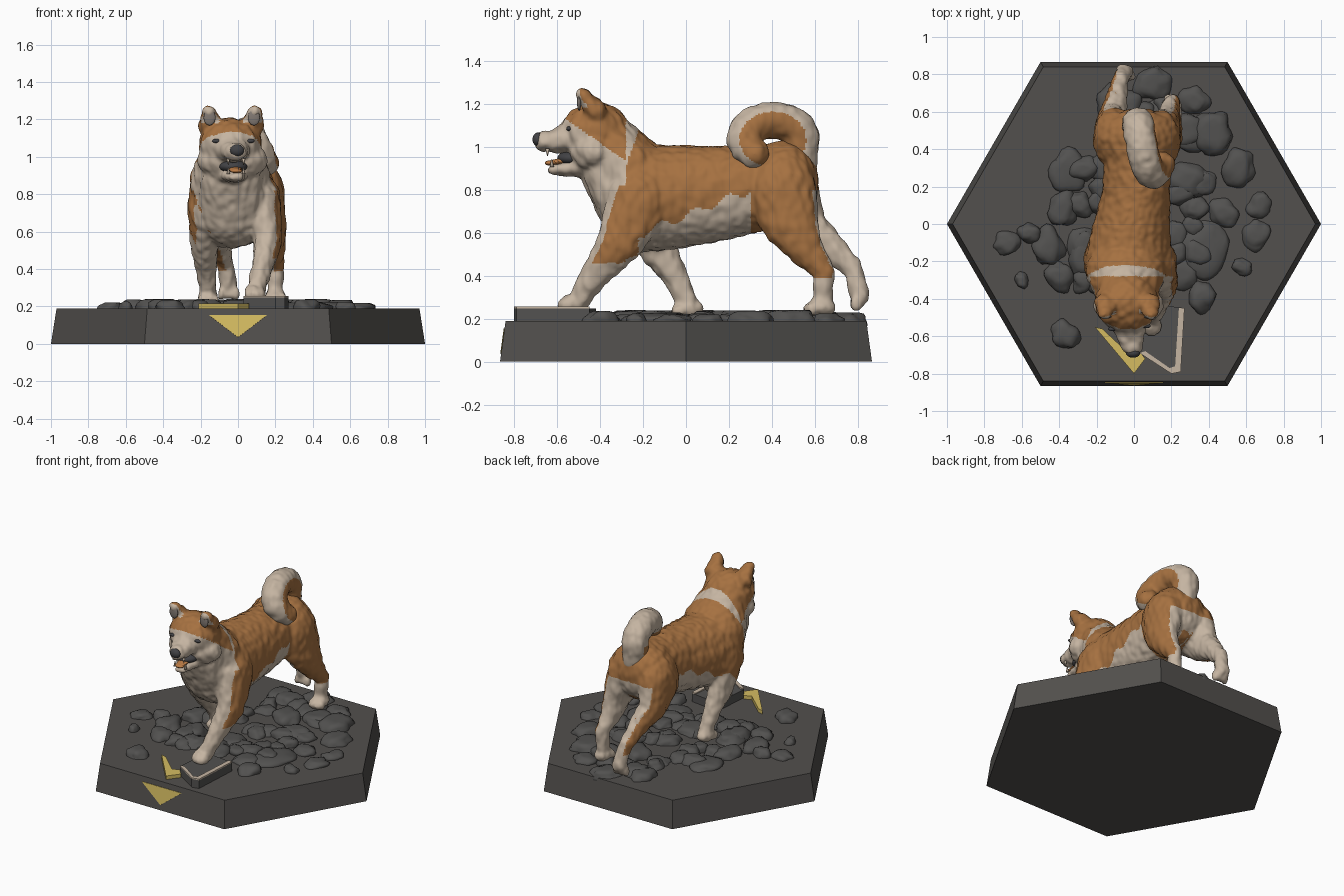
import bpy, bmesh, math, random
from mathutils import Matrix, Vector, noise

random.seed(4)
cube = bpy.data.objects.get("Cube")
if cube:
    bpy.data.objects.remove(cube, do_unlink=True)


def material(name, r, g, b):
    m = bpy.data.materials.new(name)
    m.use_nodes = True
    m.diffuse_color = (r, g, b, 1)
    m.node_tree.nodes["Principled BSDF"].inputs["Base Color"].default_value = (r, g, b, 1)
    return m


BROWN = material("ginger fur", .38, .165, .052)
CREAM = material("cream fur", .56, .46, .36)
STONE = material("dark stone", .085, .08, .075)
PEBBLE = material("paving grey", .085, .083, .08)
GOLD = material("yellow marker", .66, .5, .12)
DARK = material("nose and eyes", .055, .055, .06)
TONGUE = material("tongue orange", .5, .2, .06)
EAR = material("inner ear grey", .22, .19, .17)


def add_object(name, bm, *mats, smooth=True):
    bmesh.ops.recalc_face_normals(bm, faces=bm.faces)
    mesh = bpy.data.meshes.new(name)
    bm.to_mesh(mesh)
    bm.free()
    for m in mats:
        mesh.materials.append(m)
    for p in mesh.polygons:
        p.use_smooth = smooth
    ob = bpy.data.objects.new(name, mesh)
    bpy.context.collection.objects.link(ob)
    return ob


def ball(bm, place, size):
    frame = Matrix.Translation(place) @ Matrix.Diagonal((*size, 1))
    return bmesh.ops.create_icosphere(bm, subdivisions=3, radius=1, matrix=frame)["verts"]


def chain(bm, *knots, steps=7):
    """Sweep an ellipsoid through knots of (x, y, z, rx, ry, rz)."""
    for a, b in zip(knots, knots[1:]):
        for i in range(steps + 1):
            k = [p + (q - p) * i / steps for p, q in zip(a, b)]
            ball(bm, k[:3], k[3:])


def paw(bm, x, y, z):
    ball(bm, (x, y, z), (.056, .07, .045))
    for i in range(4):
        side = (i - 1.5) * .026
        ball(bm, (x + side, y - .058 + abs(side) * .4, z - .012), (.018, .03, .03))


def fuse(name, bm, rule, rough):
    """Melt the swept forms into one skin, roughen the fur, then colour it by rule."""
    ob = add_object(name, bm, BROWN, CREAM)
    mod = ob.modifiers.new("skin", "REMESH")
    mod.mode = "VOXEL"
    mod.voxel_size = .011
    soft = ob.modifiers.new("soften", "SMOOTH")
    soft.factor, soft.iterations = .5, 5
    bpy.context.view_layer.update()
    graph = bpy.context.evaluated_depsgraph_get()
    mesh = bpy.data.meshes.new_from_object(ob.evaluated_get(graph))
    old = ob.data
    ob.modifiers.clear()
    ob.data = mesh
    bpy.data.meshes.remove(old)
    mesh.name = name
    mesh.materials.clear()
    mesh.materials.append(BROWN)
    mesh.materials.append(CREAM)
    for p in mesh.polygons:
        p.use_smooth = True
        p.material_index = int(rule(p.center, p.normal))
    moves = [v.normal * rough * noise.noise(Vector((v.co.x * 30, v.co.y * 30, v.co.z * 18)))
             for v in mesh.vertices]
    for v, d in zip(mesh.vertices, moves):
        v.co += d
    mesh.update()
    return ob


def prism(name, outline, low, high, mat, frame=Matrix()):
    bm = bmesh.new()
    face = bm.faces.new([bm.verts.new((x, y, low)) for x, y in outline])
    grown = bmesh.ops.extrude_face_region(bm, geom=[face])["geom"]
    for v in grown:
        if isinstance(v, bmesh.types.BMVert):
            v.co.z = high
    bm.transform(frame)
    return add_object(name, bm, mat, smooth=False)


def single(name, place, size, mat):
    bm = bmesh.new()
    ball(bm, place, size)
    return add_object(name, bm, mat)


# Hexagonal plinth
bm = bmesh.new()
rings = [[bm.verts.new((r * math.cos(i * math.pi / 3), r * math.sin(i * math.pi / 3), z))
          for i in range(6)] for r, z in ((1, 0), (.97, .19))]
for ring in rings:
    bm.faces.new(ring)
for i in range(6):
    j = (i + 1) % 6
    bm.faces.new((rings[0][i], rings[0][j], rings[1][j], rings[1][i]))
add_object("hexagon_base", bm, STONE, smooth=False)

# Paving stones: the large loose ones, then a bed under the animal
stones = [(-.35, .28, .11), (.56, .3, .1), (.42, .48, .12), (.37, -.13, .15), (.65, -.06, .08),
          (.58, -.23, .05), (.36, -.39, .08), (.67, .1, .07), (.36, .22, .08), (.48, .06, .08),
          (-.68, -.1, .07), (-.46, -.12, .1), (-.38, .08, .09), (-.4, -.28, .08),
          (-.37, -.59, .08), (.1, .75, .1), (.32, .66, .08), (-.56, -.05, .06), (-.6, -.3, .04),
          (-.28, .1, .07)]
stones += [(random.uniform(-.3, .34), random.uniform(-.36, .68), random.uniform(.06, .11))
           for i in range(38)]
bm = bmesh.new()
for x, y, r in stones:
    tall = random.uniform(.04, .065)
    twist = Matrix.Rotation(random.uniform(0, math.pi), 3, "Z")
    shift = Vector((x, y, r)) * 9
    for v in ball(bm, (0, 0, 0), (1, 1, 1)):
        bump = 1 + .3 * noise.noise(v.co * 1.4 + shift)
        p = twist @ Vector((v.co.x * r * bump * 1.08, v.co.y * r * bump * .9, 0))
        v.co = (x + p.x, y + p.y, .185 + tall * min(v.co.z * bump, .85))
add_object("paving_stones", bm, PEBBLE)

# Broken slab with a pale chipped rim, and yellow arrows
prism("broken_slab", [(.03, -.69), (.2, -.8), (.25, -.79), (.27, -.45), (.05, -.42)],
      .185, .248, PEBBLE)
prism("slab_rim", [(.03, -.69), (.2, -.8), (.25, -.79), (.27, -.45), (.24, -.45), (.22, -.76),
                   (.19, -.77), (.06, -.68)], .247, .256, CREAM)
prism("ground_arrow", [(-.21, -.55), (0, -.8), (.06, -.72), (.02, -.67), (-.03, -.69),
                       (-.17, -.56)], .186, .215, GOLD)
tilt = Matrix.Translation((0, -.866, 0)) @ Matrix.Rotation(math.pi / 2 - .136, 4, "X")
prism("front_arrow", [(-.155, .155), (0, .035), (.155, .155)], -.004, .004, GOLD, tilt)


# Coat pattern: true where the fur is cream
def coat(c, n):
    x, y, z = c
    outward = n.x * (1 if x > 0 else -1)
    if z > .82 and y < -.28:
        if z > 1.18:
            return n.y < -.5 and abs(n.z) < .75
        return z < .97 - .7 * (y + .33)
    if y > .3:
        inner = z < .75 and outward < -.05
        return z < .39 or inner or (n.y > .72 and z < .8 and outward < .6)
    chest = y < -.3 - (.85 - z) * .35 or (n.y < -.6 and z < .85)
    belly = y > -.22 and z < .68 + .4 * y + .02 * math.sin(y * 40)
    return z < .46 or chest or belly or n.z < -.6 or (outward < -.2 and z < .75)


bm = bmesh.new()
# Trunk
chain(bm, (-.03, -.2, .76, .235, .22, .25), (-.02, -.08, .765, .215, .2, .245),
      (.01, .12, .78, .185, .2, .225), (.02, .35, .81, .18, .18, .2), (.02, .46, .83, .21, .16, .2))
# Neck and ruff
chain(bm, (-.04, -.36, 1, .165, .14, .16), (-.04, -.25, .86, .22, .17, .2))
chain(bm, (-.04, -.4, .88, .16, .09, .1), (-.03, -.32, .74, .18, .1, .12))
# Skull, cheeks and brow
ball(bm, (-.04, -.42, 1.06), (.17, .16, .15))
ball(bm, (-.03, -.43, .98), (.19, .12, .11))
ball(bm, (-.03, -.48, 1.085), (.135, .1, .095))
# Upper muzzle and open lower jaw
chain(bm, (-.03, -.52, 1.04, .1, .08, .075), (-.01, -.655, 1.025, .058, .05, .048))
chain(bm, (-.03, -.46, .91, .095, .08, .055), (-.015, -.61, .893, .045, .038, .024))
# Ears
for x, lean in ((-.145, -.012), (.075, .016)):
    chain(bm, (x, -.42, 1.165, .068, .05, .055), (x + lean, -.485, 1.245, .036, .024, .034))
# Hind legs: the left planted, the right pushing off
chain(bm, (.14, .45, .78, .11, .16, .19), (.18, .49, .63, .08, .13, .11),
      (.19, .56, .51, .06, .085, .07), (.2, .645, .42, .045, .048, .05),
      (.2, .635, .28, .043, .046, .05))
paw(bm, .2, .63, .255)
chain(bm, (-.11, .46, .78, .11, .16, .18), (-.12, .54, .64, .08, .11, .1),
      (-.09, .68, .53, .055, .065, .07), (-.07, .78, .43, .043, .045, .05),
      (-.05, .81, .31, .048, .046, .055))
for i in range(4):
    ball(bm, (-.05 + (i - 1.5) * .026, .795, .27), (.019, .03, .035))
# Front legs: the left reaching, the right trailing
chain(bm, (.13, -.22, .74, .1, .15, .17), (.16, -.31, .55, .075, .105, .1),
      (.13, -.42, .41, .056, .068, .07), (.1, -.49, .3, .05, .05, .05))
paw(bm, .09, -.515, .277)
chain(bm, (-.17, -.2, .72, .1, .14, .17), (-.18, -.14, .54, .075, .09, .09),
      (-.17, -.05, .4, .055, .06, .06), (-.16, .01, .27, .046, .046, .05))
paw(bm, -.16, .01, .25)
body = fuse("dog_body", bm, coat, .008)

# Curled tail, ginger on the inside of the curl
bm = bmesh.new()
curl = [(.03, .54, .92, .07, .07, .07)]
for i in range(11):
    t = i / 10
    a = math.radians(-15 + 245 * t)
    r = .086 - .03 * max(0, t - .75) * 2
    curl.append((.02 + .13 * t * t, .405 + .135 * math.cos(a), 1.035 + .09 * math.sin(a), r, r, r))
chain(bm, *curl, steps=3)
fuse("curled_tail", bm, lambda c, n: math.hypot(c.y - .405, (c.z - 1.035) * 1.2) > .155
     or (c.x < .06 and c.z > 1.04), .006)


# Facial details, set on the surface of the head
def on_face(x, z):
    hit, place, normal, index = body.ray_cast(Vector((x, -2, z)), Vector((0, 1, 0)))
    return place if hit else Vector((x, -.5, z))


for side, x, ear in (("right", -.115, -.152), ("left", .065, .085)):
    single(side + "_eye", on_face(x, 1.085), (.024, .012, .011), DARK)
    single(side + "_inner_ear", on_face(ear, 1.21), (.032, .01, .042), EAR)
single("nose", (-.005, -.69, 1.035), (.038, .025, .032), DARK)
single("mouth_lining", (-.025, -.53, .948), (.075, .07, .035), DARK)
chain_bm = bmesh.new()
chain(chain_bm, (-.02, -.52, .945, .04, .04, .014), (-.01, -.635, .925, .032, .022, .012))
add_object("tongue", chain_bm, TONGUE)

# Canine teeth
bm = bmesh.new()
for x in (-.052, .03):
    for y, z, flip in ((-.645, .975, math.pi), (-.625, .925, 0)):
        frame = Matrix.Translation((x, y, z)) @ Matrix.Rotation(flip, 4, "X")
        bmesh.ops.create_cone(bm, cap_ends=True, segments=8, radius1=.01, radius2=.002,
                              depth=.035, matrix=frame)
add_object("canine_teeth", bm, CREAM)
